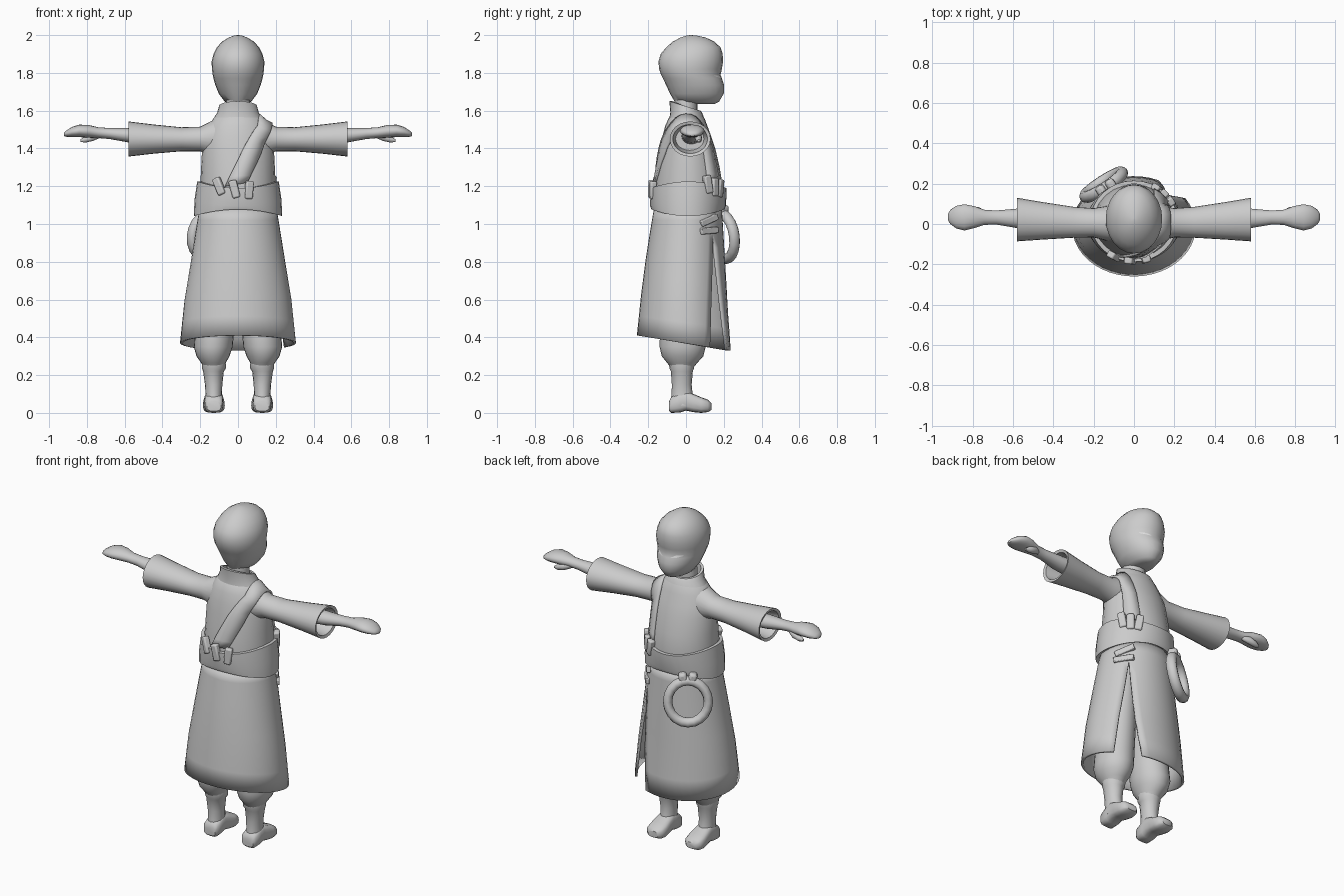
import bpy, bmesh
from math import sin, cos, pi, radians, copysign
from mathutils import Vector, Matrix
from mathutils.bvhtree import BVHTree

cube = bpy.data.objects.get("Cube")
if cube:
    bpy.data.objects.remove(cube)


def material(name, rgb):
    m = bpy.data.materials.new(name)
    m.use_nodes = True
    m.diffuse_color = (*rgb, 1)
    m.node_tree.nodes["Principled BSDF"].inputs["Base Color"].default_value = (*rgb, 1)
    return m


GREY = material("plain_grey", (0.6, 0.6, 0.6))
WHITE = material("eye_white", (0.95, 0.95, 0.95))


def finish(name, bm, mat=GREY, angle=45, thick=0, bevel=0):
    bmesh.ops.remove_doubles(bm, verts=bm.verts, dist=0.0005)
    bmesh.ops.recalc_face_normals(bm, faces=bm.faces)
    me = bpy.data.meshes.new(name)
    bm.to_mesh(me)
    bm.free()
    ob = bpy.data.objects.new(name, me)
    bpy.context.collection.objects.link(ob)
    me.materials.append(mat)
    if thick:
        mod = ob.modifiers.new("thickness", "SOLIDIFY")
        mod.thickness, mod.offset = thick, -1
    if bevel:
        mod = ob.modifiers.new("bevel", "BEVEL")
        mod.width, mod.segments = bevel, 2
    bpy.ops.object.select_all(action="DESELECT")
    ob.select_set(True)
    bpy.context.view_layer.objects.active = ob
    bpy.ops.object.shade_smooth_by_angle(angle=radians(angle))
    return ob


def loft(name, rings, axis="z", n=24, power=1, wave=None, side=1, cap=True, **kw):
    """Skin oval sections; a ring is (position, a0, a1, b0, b1)."""
    bm = bmesh.new()
    rows = []
    for i, (p, a0, a1, b0, b1) in enumerate(rings):
        row = []
        for k in range(n):
            t = 2 * pi * k / n
            a = (a0 + a1) / 2 + (a1 - a0) / 2 * copysign(abs(cos(t)) ** power, cos(t))
            b = (b0 + b1) / 2 + (b1 - b0) / 2 * copysign(abs(sin(t)) ** power, sin(t))
            q = p + (wave(i, t) if wave else 0)
            x, y, z = {"z": (a, b, q), "x": (q, a, b), "y": (a, q, b)}[axis]
            row.append(bm.verts.new((x * side, y, z)))
        rows.append(row)
    for r, s in zip(rows, rows[1:]):
        for k in range(n):
            bm.faces.new((r[k], r[k - 1], s[k - 1], s[k]))
    if cap:
        bm.faces.new(rows[0])
        bm.faces.new(rows[-1])
    return finish(name, bm, **kw)


def body(name, rings, **kw):
    """Loft centred on x from (z, half_width, back, front)."""
    return loft(name, [(z, -w, w, b, f) for z, w, b, f in rings], **kw)


# Head, neck and collar
head = body("head", [
    (1.635, .03, .07, .15), (1.648, .07, -.06, .175), (1.69, .102, -.085, .2),
    (1.735, .12, -.105, .202), (1.77, .13, -.122, .19), (1.79, .134, -.132, .183),
    (1.82, .138, -.142, .19), (1.86, .14, -.146, .196), (1.9, .13, -.134, .194),
    (1.935, .112, -.105, .183), (1.965, .085, -.07, .15), (1.987, .05, -.03, .105),
    (1.997, .022, .0, .06), (2.0, .005, .02, .03)])
body("neck", [(1.52, .07, -.06, .06), (1.66, .062, -.06, .06)])
body("collar", [(1.55, .135, -.09, .1), (1.59, .11, -.083, .085), (1.65, .1, -.088, .075),
                (1.65, .085, -.072, .06), (1.58, .08, -.065, .055)],
     wave=lambda i, t: -.025 * (1 + sin(t)) if i > 1 else 0)

# Robe upper body
torso = body("robe_top", [
    (1.06, .2, -.165, .185), (1.2, .2, -.165, .195), (1.3, .195, -.152, .178),
    (1.4, .19, -.137, .155), (1.46, .18, -.125, .135), (1.52, .155, -.11, .113),
    (1.56, .13, -.092, .098), (1.585, .1, -.07, .08)])

# Sleeves, forearms, hands and thumbs
sleeves = []
for s, label in ((1, "left"), (-1, "right")):
    sleeves.append(loft(label + "_sleeve", [
        (.06, -.085, .09, 1.34, 1.565), (.13, -.085, .09, 1.36, 1.55),
        (.2, -.066, .078, 1.385, 1.515), (.3, -.068, .085, 1.385, 1.512),
        (.45, -.077, .108, 1.372, 1.527), (.58, -.086, .13, 1.357, 1.543),
        (.575, -.07, .114, 1.373, 1.527), (.48, -.055, .095, 1.39, 1.51)], "x", side=s))
    loft(label + "_hand", [
        (.45, -.025, .08, 1.42, 1.51), (.58, -.02, .076, 1.432, 1.508),
        (.68, -.003, .067, 1.45, 1.508), (.74, -.004, .07, 1.455, 1.512),
        (.79, -.02, .088, 1.457, 1.524), (.84, -.032, .098, 1.46, 1.526),
        (.88, -.022, .09, 1.46, 1.514), (.91, .0, .07, 1.462, 1.494),
        (.922, .02, .05, 1.466, 1.482)], "x", n=16, side=s)
    loft(label + "_thumb", [
        (.73, .04, .06, 1.455, 1.485), (.77, .045, .085, 1.438, 1.48),
        (.81, .05, .085, 1.43, 1.465), (.835, .06, .075, 1.435, 1.448)], "x", n=10, side=s)

# Sash round the waist
def sash_wave(i, t):
    return .035 * sin(t) ** 2 if i < 2 else -.035 * sin(t) ** 2


body("sash", [(1.06, .2, -.15, .17), (1.042, .234, -.183, .203), (1.13, .23, -.19, .212),
              (1.225, .216, -.188, .215), (1.225, .185, -.15, .175)], wave=sash_wave, n=32)

# Long skirt with a slit over the left front
SKIRT = [(1.08, .205, -.17, .19), (.95, .226, -.192, .198), (.8, .25, -.214, .208),
         (.6, .283, -.238, .22), (.37, .307, -.26, .237)]


def skirt_point(z, angle):
    for (z0, *a), (z1, *b) in zip(SKIRT, SKIRT[1:]):
        if z >= z1 or z1 == SKIRT[-1][0]:
            f = (z0 - z) / (z0 - z1)
            w, back, front = (p + (q - p) * f for p, q in zip(a, b))
            return Vector((w * cos(angle), (back + front) / 2 + (front - back) / 2 * sin(angle), z))


bm = bmesh.new()
COLS = 40
rows = []
for z in (1.08, 1.02, .95, .88, .8, .7, .6, .48, .37):
    open_amount = max(0, (.95 - z) / .58)
    start, end = radians(46 + 21 * open_amount), radians(406 - 12 * open_amount)
    row = []
    for k in range(COLS + 1):
        angle = start + (end - start) * k / COLS
        p = skirt_point(z, angle)
        p.z -= .04 * sin(angle) * open_amount
        row.append(bm.verts.new(p))
    rows.append(row)
for r, q in zip(rows, rows[1:]):
    for k in range(COLS):
        bm.faces.new((r[k], q[k], q[k + 1], r[k + 1]))
finish("skirt", bm, thick=.014)

# Trousers, boots and feet
for s, label in ((1, "left"), (-1, "right")):
    loft(label + "_trouser", [
        (.95, .01, .17, -.1, .1), (.6, .015, .21, -.125, .1), (.42, .022, .228, -.138, .1),
        (.35, .028, .234, -.14, .104), (.3, .045, .22, -.128, .092), (.265, .065, .195, -.1, .06),
        (.24, .075, .18, -.08, .04)], side=s)
    loft(label + "_boot", [
        (.265, .065, .19, -.09, .045), (.235, .064, .19, -.088, .042), (.22, .075, .185, -.08, .036),
        (.15, .083, .175, -.075, .03), (.1, .085, .172, -.076, .035), (.04, .08, .178, -.085, .05)],
        n=16, side=s)
    loft(label + "_foot", [
        (-.09, .09, .165, .01, .06), (-.078, .08, .175, .0, .085), (-.03, .078, .178, .002, .11),
        (.0, .078, .178, .012, .115), (.04, .074, .182, .004, .1), (.08, .07, .186, .0, .083),
        (.115, .075, .182, .004, .07), (.135, .095, .16, .015, .052)], "y", n=16, power=.65, side=s)


def ribbon(name, points, targets, lift, mat=GREY, thick=0):
    """Band (centre, half-width vector) dropped onto the outer surface of the targets."""
    verts, polys = [], []
    for ob in targets:
        base = len(verts)
        verts += [v.co.copy() for v in ob.data.vertices]
        polys += [[base + i for i in p.vertices] for p in ob.data.polygons]
    tree = BVHTree.FromPolygons(verts, polys)
    bm = bmesh.new()
    rows = []
    for (c0, w0), (c1, w1) in zip(points, points[1:] + points[-1:]):
        for step in range(4 if c1 != c0 else 1):
            f = step / 4
            c, w = Vector(c0).lerp(Vector(c1), f), Vector(w0).lerp(Vector(w1), f)
            row = []
            for m in (-1, 0, 1):
                p = c + w * m
                core = Vector((p.x * .75, .01, min(p.z, 1.42) if p.z < 1.6 else p.z))
                way = (core - p).normalized()
                hit = tree.ray_cast(p - way * .08, way)[0] or p
                row.append(bm.verts.new(hit - way * lift))
            rows.append(row)
    for r, q in zip(rows, rows[1:]):
        for k in (0, 1):
            bm.faces.new((r[k], r[k + 1], q[k + 1], q[k]))
    return finish(name, bm, mat, thick=thick)


# Shoulder strap, from the back over the left shoulder to the front
ribbon("shoulder_strap", [
    ((-.01, -.17, 1.21), (.06, 0, .01)), ((.08, -.14, 1.39), (.045, 0, -.022)),
    ((.145, -.1, 1.52), (.036, 0, -.015)), ((.15, .0, 1.56), (.036, 0, -.012)),
    ((.145, .1, 1.52), (.036, 0, -.012)), ((.14, .14, 1.4), (.036, -.015, 0)),
    ((.14, .16, 1.22), (.038, -.025, 0))], [torso] + sleeves, .012, thick=.014)

# Narrow eyes
for s, label in ((1, "left"), (-1, "right")):
    ribbon(label + "_eye", [((.028 * s, .2, 1.772), (0, 0, .001)), ((.055 * s, .19, 1.78), (0, 0, .007)),
                            ((.09 * s, .16, 1.786), (0, 0, .001))], [head], .003, WHITE)


def block(name, where, size, turn, roll=0, bevel=.008):
    """Small rounded block whose local y points outward after the turn about z."""
    bm = bmesh.new()
    bmesh.ops.create_cube(bm, size=1)
    m = (Matrix.Translation(where) @ Matrix.Rotation(turn, 4, "Z")
         @ Matrix.Rotation(roll, 4, "Y") @ Matrix.Diagonal((*size, 1)))
    bmesh.ops.transform(bm, matrix=m, verts=bm.verts)
    return finish(name, bm, bevel=bevel)


# Tabs tucked in the sash, at the back and at the left front
for i, (angle, z, roll) in enumerate([(242, 1.2, 25), (265, 1.185, 15), (286, 1.18, -5),
                                      (32, 1.21, 10), (45, 1.195, 0), (58, 1.19, -10)]):
    a = radians(angle)
    block(f"sash_tab_{i + 1}", (.212 * cos(a), .012 + .195 * sin(a), z), (.042, .034, .095),
          a - pi / 2, radians(roll))

# Clasps above the slit
for i, (z, roll) in enumerate([(1.02, 20), (.965, 4)]):
    a = radians(38)
    block(f"clasp_{i + 1}", skirt_point(z, a), (.115, .024, .034), a - pi / 2, radians(roll), .005)

# Coiled rope hanging at the right front, with its knot
turn = radians(33)
bpy.ops.mesh.primitive_torus_add(major_segments=20, minor_segments=10, major_radius=.112, minor_radius=.026,
                                 location=(-.15, .195, .935), rotation=(radians(98), 0, turn))
rope = bpy.context.object
rope.name = "rope_ring"
rope.scale = (1, 1.08, 1.15)
rope.data.materials.append(GREY)
bpy.ops.object.shade_smooth_by_angle(angle=radians(45))
for i, off in enumerate((-.025, .025)):
    block(f"rope_knot_{i + 1}", (-.137 + off * cos(turn), .178 + off * sin(turn), 1.065),
          (.046, .06, .075), turn, radians(off * 500), .015)
